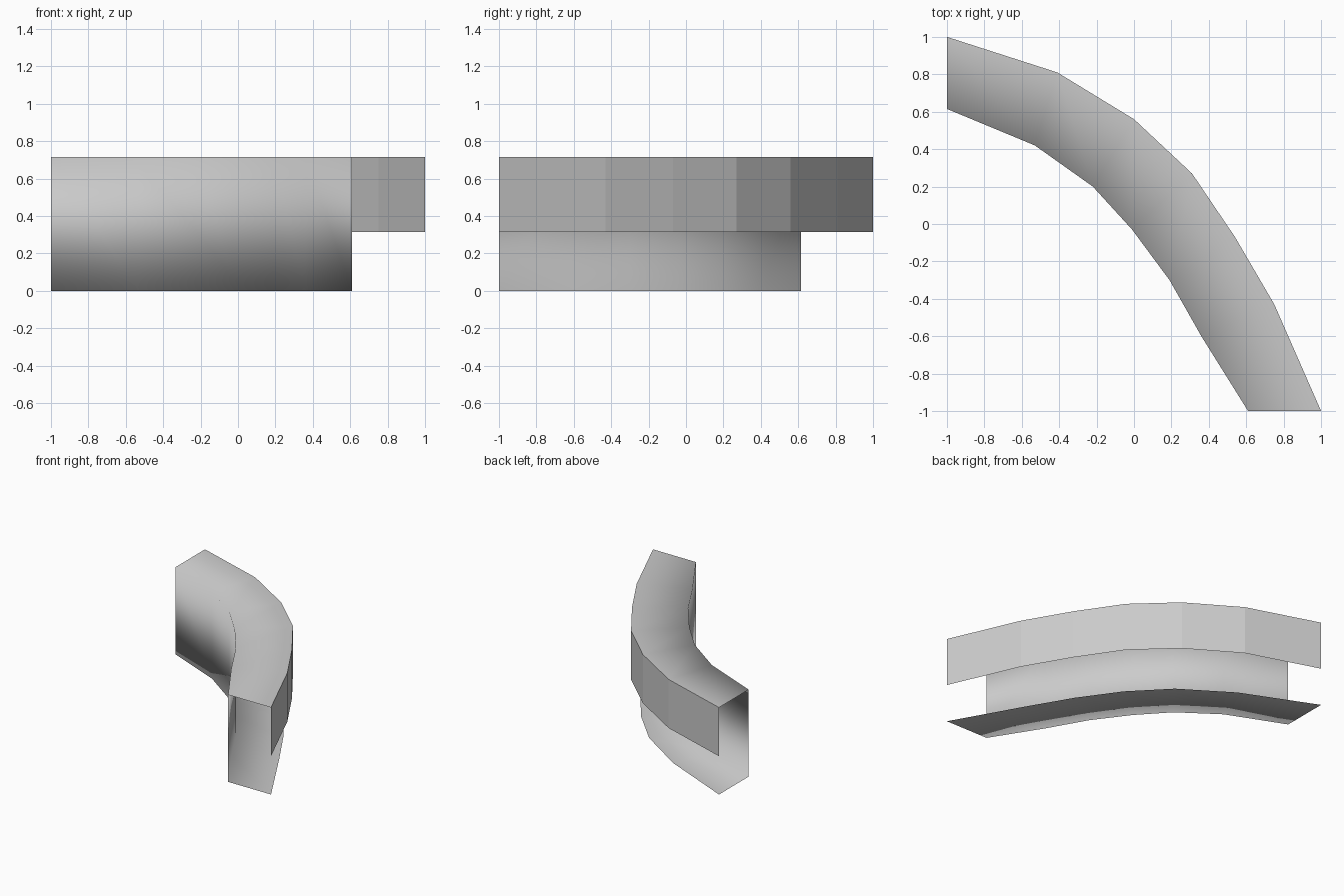
import bpy
import bmesh

cube = bpy.data.objects.get("Cube")
if cube:
    bpy.data.objects.remove(cube, do_unlink=True)

TOP, LIP = 0.715, 0.315

# Plan curves, running from the back end to the front end
OUTER = [(-1, 1), (-0.41, 0.81), (0, 0.56), (0.31, 0.27),
         (0.54, -0.07), (0.75, -0.43), (1, -1)]
INNER = [(-1, 0.615), (-0.53, 0.42), (-0.22, 0.2), (-0.01, -0.03),
         (0.19, -0.3), (0.36, -0.6), (0.61, -1)]
BASE = [(-1, 1), (-0.4, 0.74), (0, 0.48), (0.27, 0.2),
        (0.49, -0.11), (0.69, -0.45), (1, -1)]

grey = bpy.data.materials.new("plain_grey")
grey.use_nodes = True
colour = (0.6, 0.6, 0.6, 1)
grey.diffuse_color = colour
grey.node_tree.nodes["Principled BSDF"].inputs["Base Color"].default_value = colour


def loft(name, rows, smooth):
    """Skin a sheet across several (plan curve, height) rows."""
    bm = bmesh.new()
    grid = [[bm.verts.new((x, y, z)) for x, y in curve] for curve, z in rows]
    for a, b in zip(grid, grid[1:]):
        for i in range(len(a) - 1):
            face = bm.faces.new((a[i], b[i], b[i + 1], a[i + 1]))
            face.smooth = smooth
    mesh = bpy.data.meshes.new(name)
    bm.to_mesh(mesh)
    bm.free()
    mesh.materials.append(grey)
    obj = bpy.data.objects.new(name, mesh)
    bpy.context.collection.objects.link(obj)
    return obj


# Top, inner wall and floor form one softly shaded open channel
loft("curved_channel", [(OUTER, TOP), (INNER, TOP), (INNER, 0), (BASE, 0)], True)

# Faceted band hanging from the outer edge
loft("outer_band", [(OUTER, LIP), (OUTER, TOP)], False)
